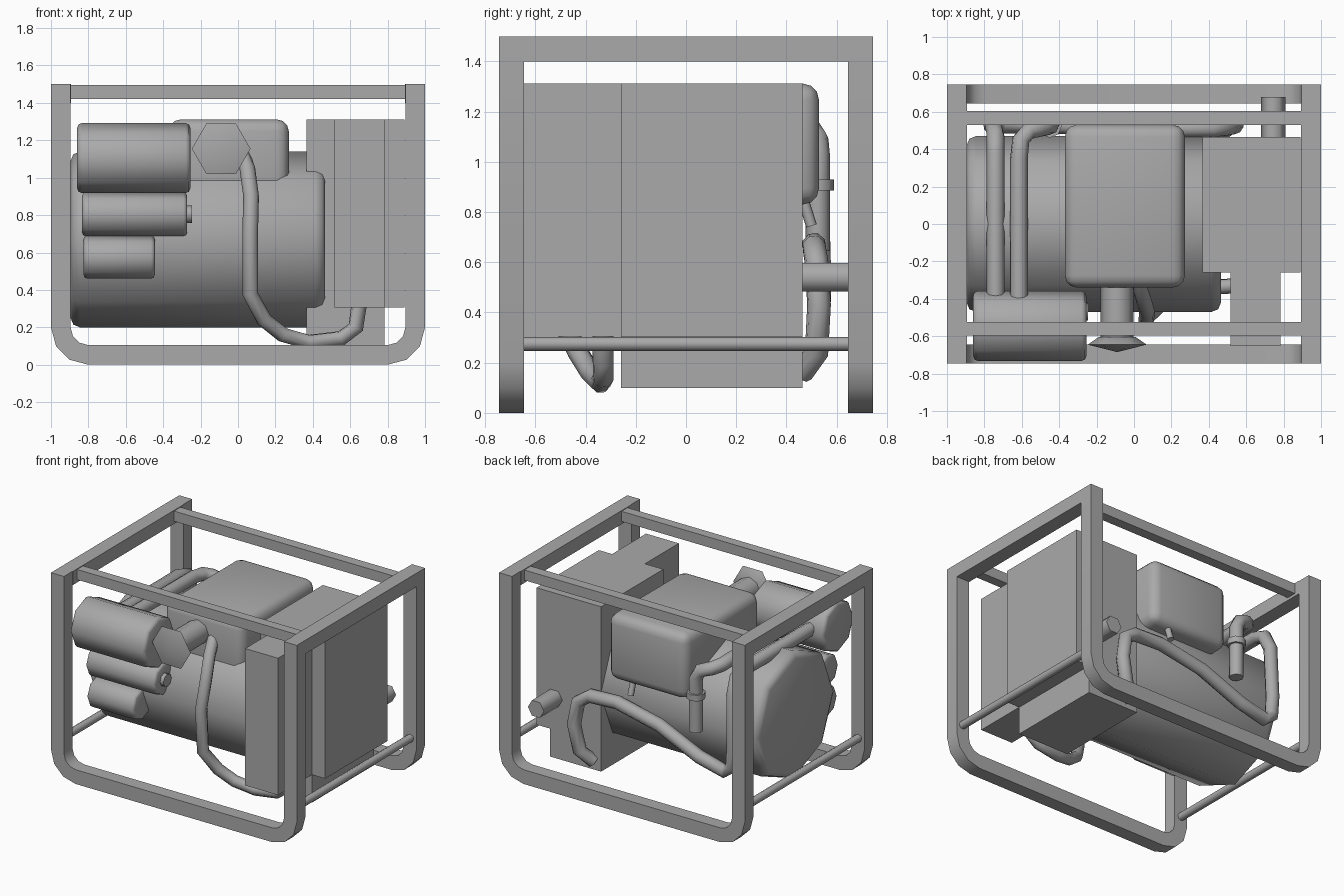
import bpy, bmesh, math
from mathutils import Vector

if "Cube" in bpy.data.objects:
    bpy.data.objects.remove(bpy.data.objects["Cube"], do_unlink=True)

GREY = (0.4, 0.4, 0.4, 1)
mat = bpy.data.materials.new("plain grey")
mat.use_nodes = True
mat.diffuse_color = GREY
mat.node_tree.nodes["Principled BSDF"].inputs["Base Color"].default_value = GREY


def finish(name, bm, angle=0):
    """Turn a bmesh into a named object, smoothed below the given angle."""
    bmesh.ops.recalc_face_normals(bm, faces=bm.faces)
    mesh = bpy.data.meshes.new(name)
    bm.to_mesh(mesh)
    bm.free()
    obj = bpy.data.objects.new(name, mesh)
    bpy.context.collection.objects.link(obj)
    mesh.materials.append(mat)
    if angle:
        bpy.ops.object.select_all(action='DESELECT')
        obj.select_set(True)
        bpy.context.view_layer.objects.active = obj
        bpy.ops.object.shade_smooth_by_angle(angle=math.radians(angle))
    return obj


def box(name, x, y, z, bevel=0):
    bm = bmesh.new()
    bmesh.ops.create_cube(bm, size=1)
    for v in bm.verts:
        for i, (lo, hi) in enumerate((x, y, z)):
            v.co[i] = hi if v.co[i] > 0 else lo
    if bevel:
        bmesh.ops.bevel(bm, geom=bm.edges[:], offset=bevel, segments=3,
                        profile=0.5, affect='EDGES')
    return finish(name, bm, 40 if bevel else 0)


def lathe(name, axis, centre, profile, sides=8):
    """Spin (position, radius) pairs around a line parallel to an axis."""
    bm = bmesh.new()
    a = "xyz".index(axis)
    u, w = [i for i in range(3) if i != a]
    rings = []
    for pos, r in profile:
        ring = []
        for k in range(sides):
            t = math.tau * k / sides
            co = Vector(centre)
            co[a] = pos
            co[u] += r * math.cos(t)
            co[w] += r * math.sin(t)
            ring.append(bm.verts.new(co))
        rings.append(ring)
    for p, q in zip(rings, rings[1:]):
        for k in range(sides):
            j = (k + 1) % sides
            bm.faces.new((p[k], p[j], q[j], q[k]))
    bm.faces.new(rings[0])
    bm.faces.new(rings[-1])
    bmesh.ops.remove_doubles(bm, verts=bm.verts, dist=1e-5)
    return finish(name, bm, 65)


def drum(name, lo, hi, y, z, r, b):
    """Drum along x with rounded rims."""
    arc = [(b * (1 - math.cos(t)), r - b * (1 - math.sin(t)))
           for t in (0, math.pi / 4, math.pi / 2)]
    profile = [(lo + d, s) for d, s in arc] + [(hi - d, s) for d, s in reversed(arc)]
    return lathe(name, 'x', (0, y, z), profile)


def hose(name, points, r):
    """Round tube swept along a path."""
    bm = bmesh.new()
    pts = [Vector(p) for p in points]
    side = None
    rings = []
    for i, p in enumerate(pts):
        d = (pts[min(i + 1, len(pts) - 1)] - pts[max(i - 1, 0)]).normalized()
        side = d.orthogonal() if side is None else side - d * side.dot(d)
        side.normalize()
        up = d.cross(side)
        rings.append([bm.verts.new(p + r * (side * math.cos(math.tau * k / 8)
                      + up * math.sin(math.tau * k / 8))) for k in range(8)])
    for p, q in zip(rings, rings[1:]):
        for k in range(8):
            j = (k + 1) % 8
            bm.faces.new((p[k], p[j], q[j], q[k]))
    bm.faces.new(rings[0])
    bm.faces.new(rings[-1])
    return finish(name, bm, 65)


# Frame: U-shaped hoops front and back
def hoop(name, y0, y1):
    def path(r):
        left = [(-0.8 - r, 1.5)]
        for k in range(4):
            t = math.pi / 6 * k
            left.append((-0.8 - r * math.cos(t), 0.2 - r * math.sin(t)))
        return left + [(-x, z) for x, z in reversed(left)]
    bm = bmesh.new()
    outer = [bm.verts.new((x, y0, z)) for x, z in path(0.2)]
    inner = [bm.verts.new((x, y0, z)) for x, z in path(0.095)]
    for i in range(len(outer) - 1):
        bm.faces.new((outer[i], outer[i + 1], inner[i + 1], inner[i]))
    ext = bmesh.ops.extrude_face_region(bm, geom=bm.faces[:])
    for v in ext["geom"]:
        if isinstance(v, bmesh.types.BMVert):
            v.co.y = y1
    return finish(name, bm, 40)


hoop("front_hoop", -0.745, -0.645)
hoop("back_hoop", 0.645, 0.745)

# Frame: top bars and low cross rods on each side, long rails on top
for label, s in (("left", 1), ("right", -1)):
    xs = sorted((s * 0.892, s * 1.0))
    box(label + "_top_bar", xs, (-0.645, 0.645), (1.4, 1.5))
    lathe(label + "_low_rod", 'y', (s * 0.95, 0, 0.275),
          [(-0.65, 0.028), (0.65, 0.028)])
box("front_top_rail", (-0.892, 0.892), (-0.595, -0.525), (1.42, 1.495))
box("back_top_rail", (-0.892, 0.892), (0.53, 0.605), (1.42, 1.495))

# Engine body and side canisters
drum("engine_body", -0.895, 0.465, 0, 0.67, 0.47, 0.05)
drum("upper_canister", -0.86, -0.255, -0.545, 1.105, 0.187, 0.025)
drum("middle_canister", -0.833, -0.272, -0.47, 0.805, 0.117, 0.02)
drum("lower_canister", -0.825, -0.445, -0.47, 0.575, 0.115, 0.02)
lathe("canister_outlet", 'x', (0, -0.47, 0.805), [(-0.28, 0.047), (-0.245, 0.047)])

# Tank with filler neck, cap and drain
box("tank", (-0.37, 0.272), (-0.34, 0.53), (0.83, 1.312), 0.065)
lathe("filler_neck", 'y', (-0.09, 0, 1.155), [(-0.3, 0.088), (-0.62, 0.088)])
lathe("filler_cap", 'y', (-0.09, 0, 1.155),
      [(-0.605, 0.1), (-0.645, 0.157), (-0.685, 0.0)], 6)
hose("tank_drain", [(0.1, 0.46, 0.87), (0.1, 0.5, 0.745)], 0.022)

# Control cabinet
box("cabinet", (0.365, 0.89), (-0.258, 0.465), (0.305, 1.312))
box("cabinet_front", (0.515, 0.782), (-0.652, -0.258), (0.305, 1.312))
box("cabinet_foot", (0.365, 0.782), (-0.258, 0.465), (0.1, 0.305))
lathe("cabinet_knob", 'y', (0.745, 0, 0.54), [(0.45, 0.065), (0.68, 0.065)], 6)

# Filter at the back
lathe("filter_body", 'z', (-0.45, 0.525, 0), [(0.645, 0.048), (0.9, 0.048)])
lathe("filter_collar", 'z', (-0.45, 0.525, 0), [(0.885, 0.064), (0.93, 0.064)])

# Hoses
hose("filter_hose", [(-0.45, 0.525, 0.9), (-0.45, 0.525, 1.03), (-0.48, 0.52, 1.09),
                     (-0.56, 0.5, 1.12), (-0.605, 0.45, 1.14), (-0.615, 0.35, 1.15),
                     (-0.615, -0.42, 1.15)], 0.048)
hose("back_hose", [(-0.74, -0.42, 1.12), (-0.74, 0.38, 1.12), (-0.74, 0.47, 1.09),
                   (-0.75, 0.52, 0.98), (-0.76, 0.53, 0.6), (-0.75, 0.53, 0.46),
                   (-0.69, 0.53, 0.41), (-0.48, 0.53, 0.46), (-0.15, 0.52, 0.6),
                   (0.2, 0.51, 0.67), (0.42, 0.51, 0.66), (0.51, 0.52, 0.6),
                   (0.54, 0.53, 0.43), (0.5, 0.52, 0.24), (0.43, 0.46, 0.16)], 0.048)
hose("front_hose", [(0.02, -0.31, 1.13), (0.05, -0.4, 1.05), (0.07, -0.47, 0.9),
                    (0.065, -0.52, 0.7), (0.065, -0.5, 0.38), (0.14, -0.43, 0.24),
                    (0.24, -0.38, 0.16), (0.38, -0.34, 0.12), (0.55, -0.33, 0.14),
                    (0.63, -0.33, 0.2), (0.65, -0.33, 0.34)], 0.042)
